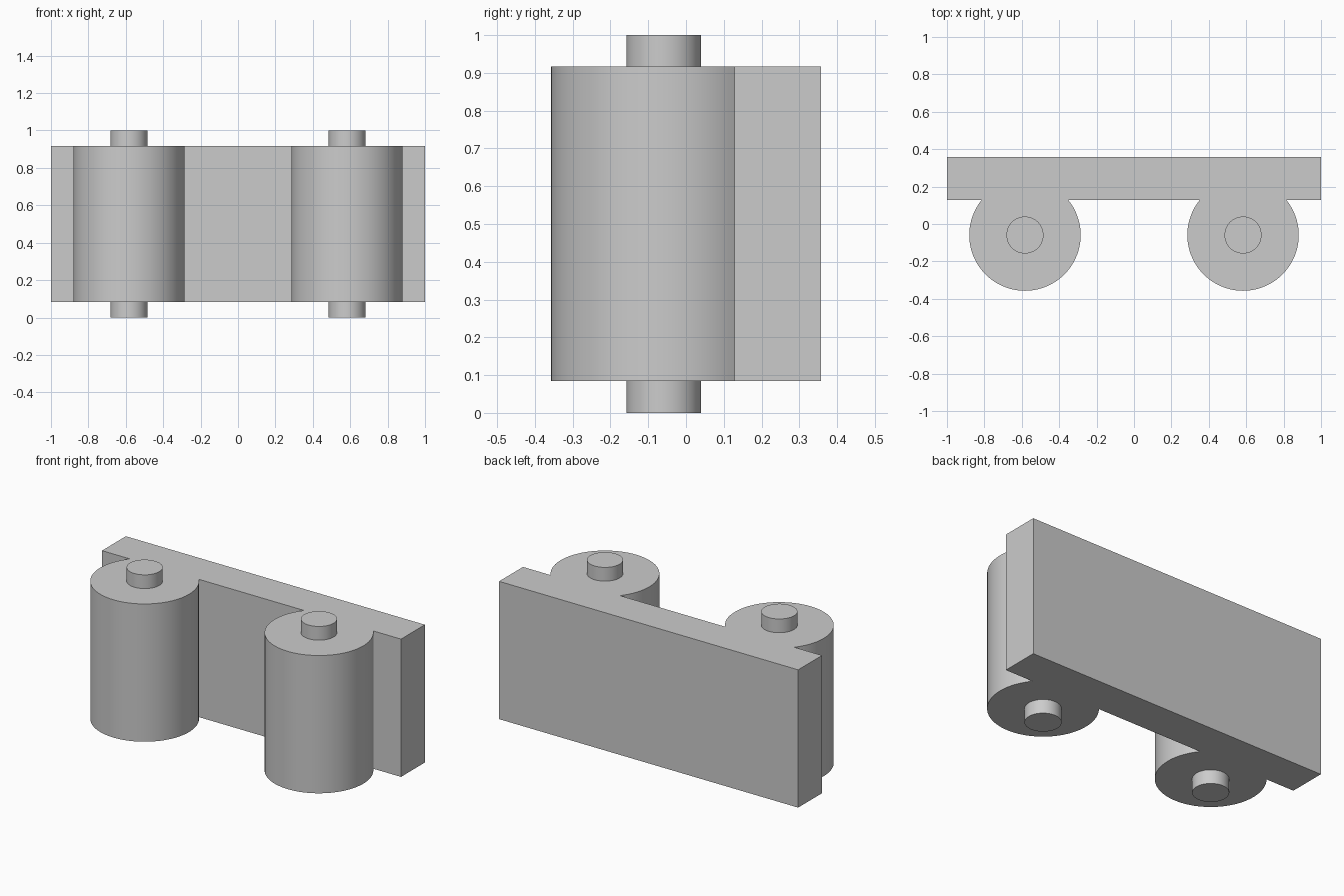
import bpy, bmesh
from math import sin, cos, asin, pi, radians

if "Cube" in bpy.data.objects:
    bpy.data.objects.remove(bpy.data.objects["Cube"])

X, Y, R, PIN_R = 0.583, -0.059, 0.298, 0.099
Z0, Z1 = 0.084, 0.917
BACK, FRONT = 0.357, 0.129
STEPS = 56


def extrude_outline(name, pts, z0, z1):
    bm = bmesh.new()
    face = bm.faces.new([bm.verts.new((x, y, z0)) for x, y in pts])
    res = bmesh.ops.extrude_face_region(bm, geom=[face], use_keep_orig=True)
    top = [v for v in res["geom"] if isinstance(v, bmesh.types.BMVert)]
    bmesh.ops.translate(bm, verts=top, vec=(0, 0, z1 - z0))
    bmesh.ops.recalc_face_normals(bm, faces=bm.faces)
    mesh = bpy.data.meshes.new(name)
    bm.to_mesh(mesh)
    bm.free()
    ob = bpy.data.objects.new(name, mesh)
    bpy.context.collection.objects.link(ob)
    bpy.ops.object.select_all(action="DESELECT")
    bpy.context.view_layer.objects.active = ob
    ob.select_set(True)
    bpy.ops.object.shade_smooth_by_angle(angle=radians(30))
    return ob


def arc(cx, r, a0, a1, n):
    return [(cx + r * cos(a0 + (a1 - a0) * i / n),
             Y + r * sin(a0 + (a1 - a0) * i / n)) for i in range(n + 1)]


# Body: back plate merged with two round barrels, one outline
a = asin((FRONT - Y) / R)
outline = [(-1, BACK), (-1, FRONT)]
for cx in (-X, X):
    outline += arc(cx, R, pi - a, 2 * pi + a, STEPS)
outline += [(1, FRONT), (1, BACK)]
extrude_outline("plate_with_barrels", outline, Z0, Z1)

# Pin stubs above and below each barrel
for side, cx in (("left", -X), ("right", X)):
    ring = arc(cx, PIN_R, 0, 2 * pi, 48)[:-1]
    extrude_outline(f"{side}_lower_pin", ring, 0, Z0)
    extrude_outline(f"{side}_upper_pin", ring, Z1, 1)
